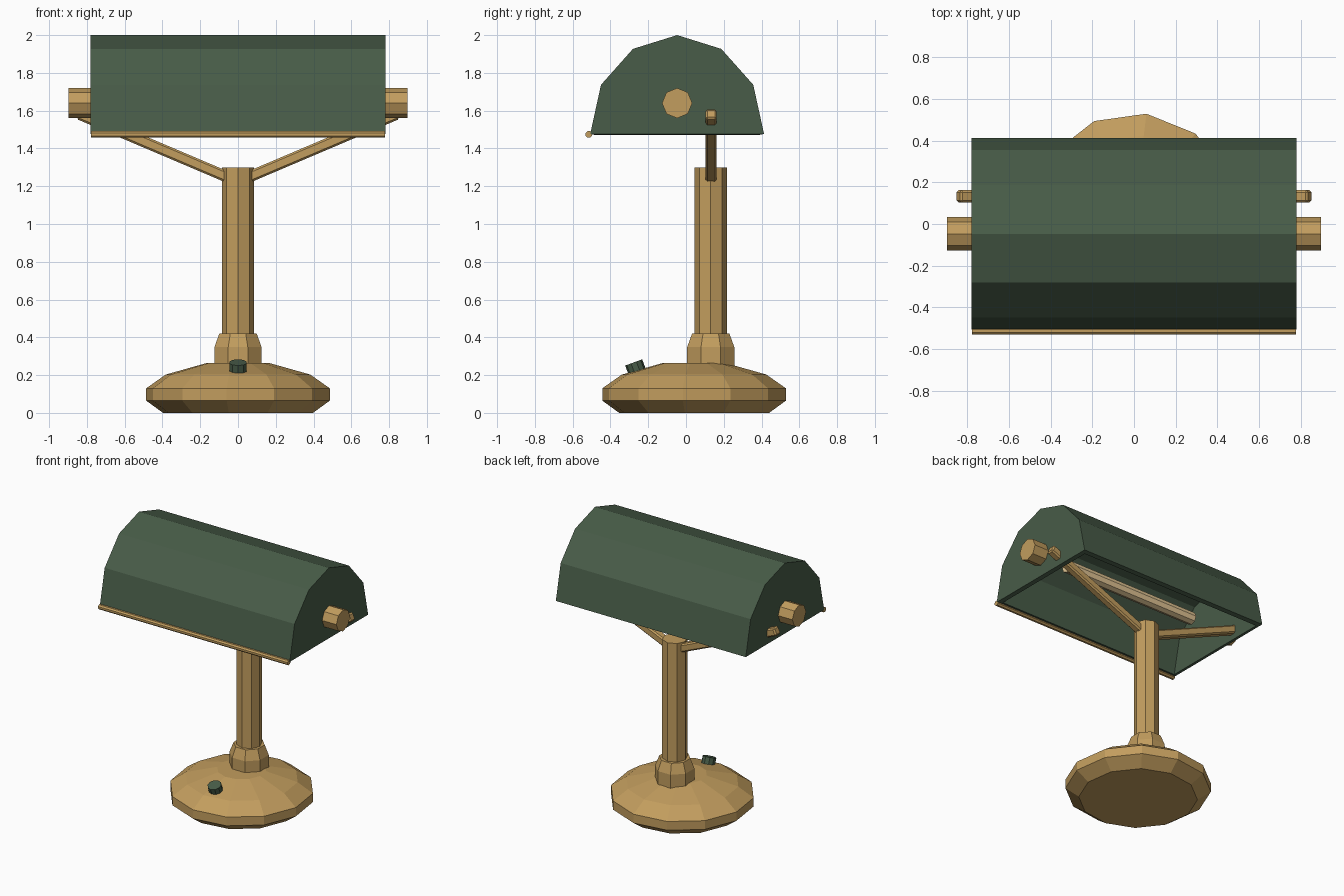
import bpy, bmesh, math
from mathutils import Vector, Matrix

if "Cube" in bpy.data.objects:
    bpy.data.objects.remove(bpy.data.objects["Cube"])


def material(name, srgb):
    m = bpy.data.materials.new(name)
    lin = [((c / 255 + 0.055) / 1.055) ** 2.4 for c in srgb]
    m.diffuse_color = (*lin, 1)
    m.use_nodes = True
    m.node_tree.nodes["Principled BSDF"].inputs["Base Color"].default_value = m.diffuse_color
    return m


BRASS = material("brass", (194, 157, 94))
GREEN = material("dark_green", (72, 92, 72))
BULB = material("warm_cream", (228, 200, 150))


def finish(name, bm, mat):
    me = bpy.data.meshes.new(name)
    bm.to_mesh(me)
    bm.free()
    me.materials.append(mat)
    ob = bpy.data.objects.new(name, me)
    bpy.context.collection.objects.link(ob)
    return ob


def lathe(name, profile, sides, mat, centre_y=0.0, turn=0.0):
    """Closed, faceted solid from (radius, z) rings listed bottom to top."""
    bm = bmesh.new()
    rings = []
    for r, z in profile:
        ring = []
        for i in range(sides):
            a = math.radians(turn) + math.tau * i / sides
            ring.append(bm.verts.new((r * math.cos(a), centre_y + r * math.sin(a), z)))
        rings.append(ring)
    for lo, hi in zip(rings, rings[1:]):
        for i in range(sides):
            j = (i + 1) % sides
            bm.faces.new((lo[i], lo[j], hi[j], hi[i]))
    bm.faces.new(rings[0][::-1])
    bm.faces.new(rings[-1])
    return finish(name, bm, mat)


def rod(name, start, end, radius, sides, mat, turn=0.0):
    """Faceted cylinder between two points."""
    start, end = Vector(start), Vector(end)
    axis = end - start
    bm = bmesh.new()
    rot = axis.to_track_quat('Z', 'Y').to_matrix().to_4x4()
    bmesh.ops.create_cone(
        bm, cap_ends=True, segments=sides, radius1=radius, radius2=radius, depth=axis.length,
        matrix=Matrix.Translation((start + end) / 2) @ rot @ Matrix.Rotation(math.radians(turn), 4, 'Z'))
    return finish(name, bm, mat)


# Foot, collar and stem
lathe("base", [(0.40, 0), (0.49, 0.065), (0.49, 0.13), (0.385, 0.203), (0.167, 0.264)],
      12, BRASS, centre_y=0.043, turn=-7)
lathe("collar", [(0.135, 0.2), (0.135, 0.348), (0.107, 0.42)], 8, BRASS, centre_y=0.131, turn=22.5)
lathe("stem", [(0.086, 0.3), (0.086, 1.30)], 8, BRASS, centre_y=0.131)

# Tilted switch on the front of the foot
rod("switch", (0, -0.257, 0.213), (0, -0.277, 0.267), 0.048, 10, GREEN)

# Shade: open-bottomed shell with flat ends
half = [(0.46, 1.477), (0.403, 1.737), (0.234, 1.927), (0.0, 2.0)]
outline = [(-0.047 - y, z) for y, z in half] + [(-0.047 + y, z) for y, z in half[-2::-1]]
bm = bmesh.new()
left = [bm.verts.new((-0.78, y, z)) for y, z in outline]
right = [bm.verts.new((0.78, y, z)) for y, z in outline]
for i in range(len(outline) - 1):
    bm.faces.new((left[i], right[i], right[i + 1], left[i + 1]))
bm.faces.new(left)
bm.faces.new(right[::-1])
shade = finish("shade", bm, GREEN)
wall = shade.modifiers.new("wall", 'SOLIDIFY')
wall.thickness = 0.03
wall.offset = -1
wall.use_even_offset = True

# Brass trim along the front lower edge
rod("front_trim", (-0.778, -0.514, 1.474), (0.778, -0.514, 1.474), 0.0185, 8, BRASS, turn=22.5)

# Tube bulb inside the shade
rod("bulb", (-0.55, -0.05, 1.64), (0.55, -0.05, 1.64), 0.045, 8, BULB)

# Pivot knobs and support arms, one each side
for side, s in (("left", -1), ("right", 1)):
    rod(side + "_knob", (s * 0.755, -0.047, 1.64), (s * 0.897, -0.047, 1.64), 0.08, 8, BRASS)
    rod(side + "_arm", (s * 0.03, 0.133, 1.237), (s * 0.844, 0.133, 1.583), 0.0415, 4, BRASS, turn=45)
    arm = bpy.data.objects[side + "_arm"]
    bev = arm.modifiers.new("chamfer", 'BEVEL')
    bev.width = 0.01
    bev.segments = 1
